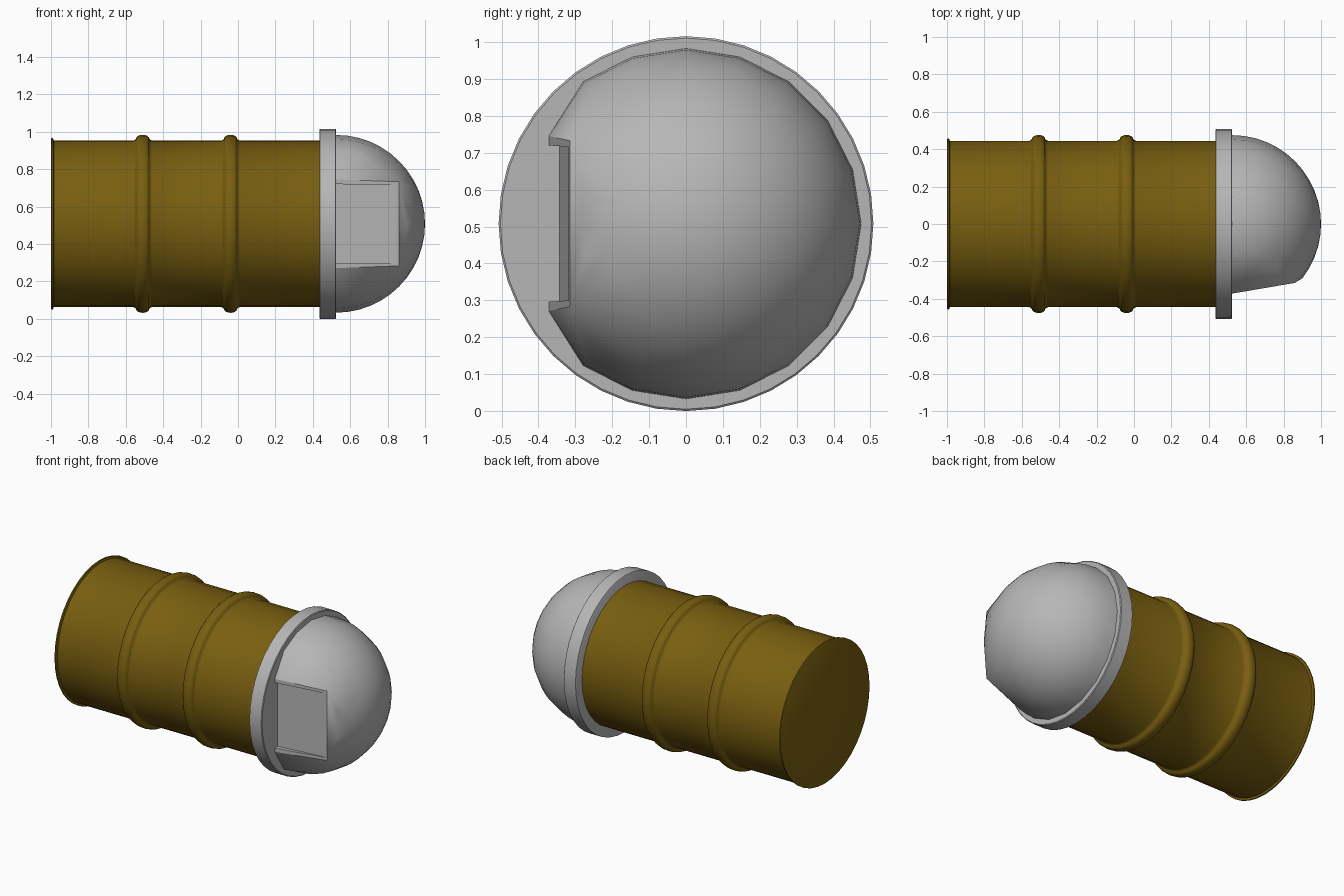
import bpy, bmesh, math
from mathutils import Vector

if "Cube" in bpy.data.objects:
    bpy.data.objects.remove(bpy.data.objects["Cube"])

CZ = 0.508  # height of the long axis


def material(name, rgb):
    m = bpy.data.materials.new(name)
    m.diffuse_color = (*rgb, 1)
    m.use_nodes = True
    m.node_tree.nodes["Principled BSDF"].inputs["Base Color"].default_value = m.diffuse_color
    return m


olive = material("olive_brown", (0.19, 0.113, 0.005))
grey = material("light_grey", (0.47, 0.47, 0.47))


def finish(name, bm, mat, angle):
    bmesh.ops.recalc_face_normals(bm, faces=bm.faces)
    me = bpy.data.meshes.new(name)
    bm.to_mesh(me)
    bm.free()
    me.materials.append(mat)
    ob = bpy.data.objects.new(name, me)
    bpy.context.collection.objects.link(ob)
    bpy.ops.object.select_all(action='DESELECT')
    ob.select_set(True)
    bpy.context.view_layer.objects.active = ob
    bpy.ops.object.shade_smooth_by_angle(angle=math.radians(angle))
    return ob


def ring_point(x, r, a):
    return Vector((x, r * math.sin(a), CZ + r * math.cos(a)))


def revolve(name, profile, mat, n=40):
    """Turn an (x, radius) profile about the long axis and cap both ends."""
    bm = bmesh.new()
    rings = [[bm.verts.new(ring_point(x, r, math.tau * i / n)) for i in range(n)]
             for x, r in profile]
    for a, b in zip(rings, rings[1:]):
        for i in range(n):
            j = (i + 1) % n
            bm.faces.new((a[i], a[j], b[j], b[i]))
    bm.faces.new(rings[0])
    bm.faces.new(rings[-1])
    return finish(name, bm, mat, 35)


# Drum with end rim and two rounded ribs
def rib(cx):
    pts = [(cx - 0.05, 0.445), (cx - 0.042, 0.449)]
    for k in range(9):
        a = math.pi * k / 8
        pts.append((cx - 0.036 * math.cos(a), 0.454 + 0.022 * math.sin(a)))
    return pts + [(cx + 0.042, 0.449), (cx + 0.05, 0.445)]


revolve("drum", [(-1.0, 0.452), (-0.997, 0.458), (-0.989, 0.458), (-0.985, 0.445)]
        + rib(-0.51) + rib(-0.04) + [(0.45, 0.445)], olive)

# Lid collar
revolve("lid_collar", [(0.435, 0.503), (0.438, 0.508), (0.521, 0.508), (0.525, 0.503)], grey)

# Domed lid: hull of a hemisphere cut by the sloping flap plane, plus the flap frame corners
X0, X1, R = 0.525, 0.86, 0.475


def plane_y(x):
    return -0.372 + (x - X0) * 0.057 / (X1 - X0)


outer = [Vector((x, plane_y(x), CZ + z))
         for x, z in ((X0, -0.237), (X1, -0.225), (X1, 0.225), (X0, 0.237))]
bm = bmesh.new()
for k in range(13):
    t = math.pi / 2 * k / 12
    for i in range(20 if k < 12 else 1):
        p = ring_point(X0 + R * math.sin(t), R * math.cos(t), math.tau * i / 20)
        if p.y > plane_y(p.x) + 0.004:
            bm.verts.new(p)
for p in outer:
    bm.verts.new(p)
bmesh.ops.convex_hull(bm, input=bm.verts)
# open the base and the flap side
drop = [f for f in bm.faces if all(v.co.x < X0 + 1e-4 for v in f.verts)
        or all(abs(v.co.y - plane_y(v.co.x)) < 1e-4 for v in f.verts)]
bmesh.ops.delete(bm, geom=drop, context='FACES')
finish("domed_lid", bm, grey, 40)

# Flap frame (three bars, open towards the collar) and recessed flap
inner = [Vector((x, plane_y(x), CZ + z))
         for x, z in ((X0, -0.212), (0.842, -0.208), (0.842, 0.208), (X0, 0.212))]
back = [Vector((p.x, y, p.z)) for p, y in zip(inner, (-0.343, -0.312, -0.312, -0.343))]
bm = bmesh.new()
o, n, b = [[bm.verts.new(p) for p in loop] for loop in (outer, inner, back)]
for i in range(3):
    bm.faces.new((o[i], o[i + 1], n[i + 1], n[i]))
    bm.faces.new((n[i], n[i + 1], b[i + 1], b[i]))
bm.faces.new(b)
bmesh.ops.recalc_face_normals(bm, faces=bm.faces)
if sum(f.normal.y * f.calc_area() for f in bm.faces) > 0:
    bmesh.ops.reverse_faces(bm, faces=bm.faces)
me = bpy.data.meshes.new("flap_and_frame")
bm.to_mesh(me)
bm.free()
me.materials.append(grey)
bpy.context.collection.objects.link(bpy.data.objects.new("flap_and_frame", me))
